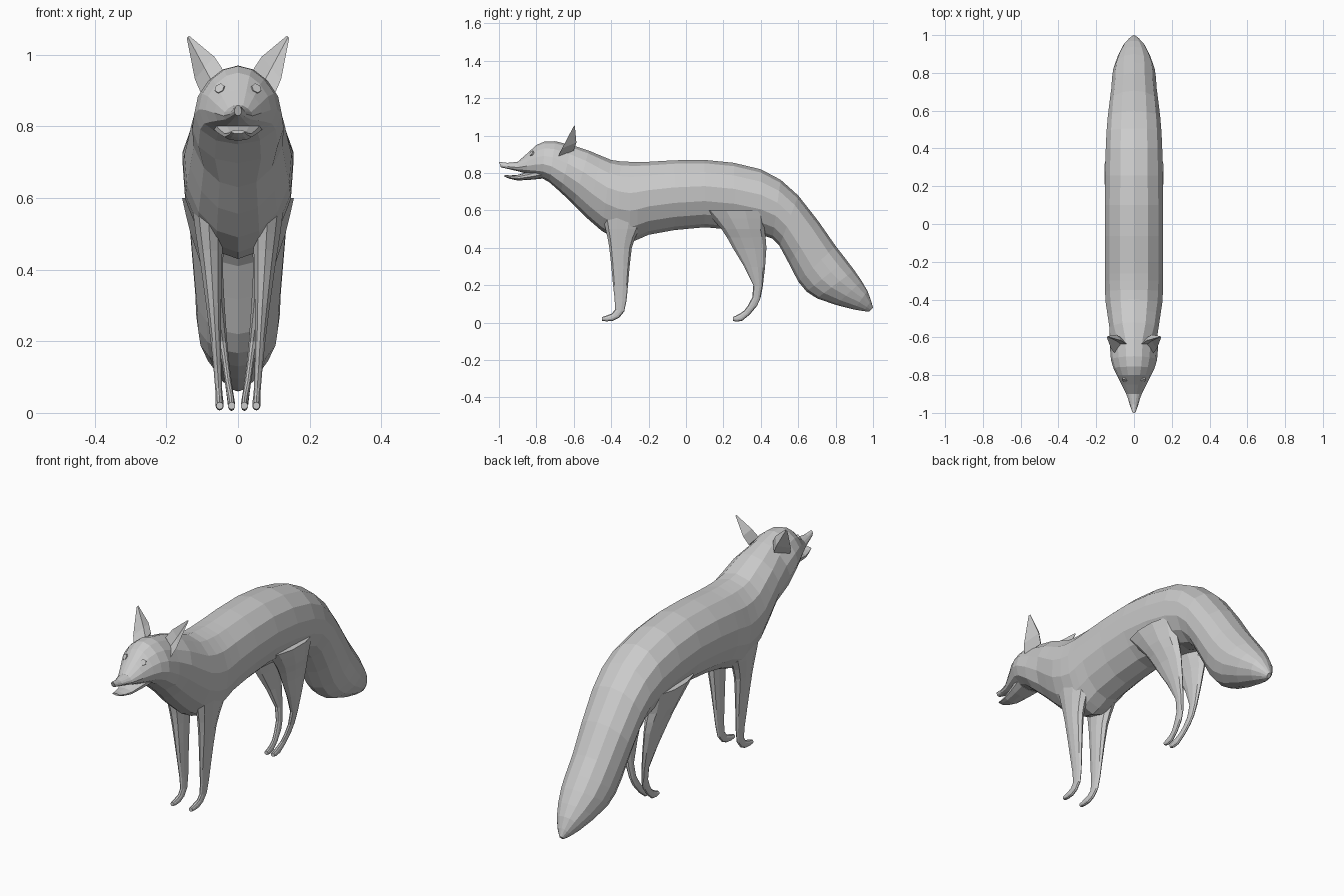
import bpy, bmesh
from math import sin, cos, pi, radians
from mathutils import Vector

default_cube = bpy.data.objects.get("Cube")
if default_cube:
    bpy.data.objects.remove(default_cube)

# Single fur colour
grey = (0.6, 0.6, 0.6, 1)
fur = bpy.data.materials.new("grey_fur")
fur.use_nodes = True
fur.diffuse_color = grey
fur.node_tree.nodes["Principled BSDF"].inputs["Base Color"].default_value = grey


def bridge(name, rings):
    """Join a series of closed point rings into a capped skin."""
    bm = bmesh.new()
    loops = [[bm.verts.new(point) for point in ring] for ring in rings]
    for lower, upper in zip(loops, loops[1:]):
        for i in range(len(lower)):
            bm.faces.new((lower[i - 1], lower[i], upper[i], upper[i - 1]))
    bm.faces.new(loops[0])
    bm.faces.new(loops[-1])
    bmesh.ops.recalc_face_normals(bm, faces=bm.faces)
    mesh = bpy.data.meshes.new(name)
    bm.to_mesh(mesh)
    bm.free()
    mesh.materials.append(fur)
    obj = bpy.data.objects.new(name, mesh)
    bpy.context.collection.objects.link(obj)


def with_midpoints(rows):
    """Insert a smoothly curved in-between row after each row."""
    rows = [Vector(row) for row in rows]
    padded = [rows[0], *rows, rows[-1]]
    result = []
    for before, start, end, after in zip(padded, padded[1:], padded[2:], padded[3:]):
        result += [start, (start + end) / 2 + (start + end - before - after) / 16]
    return result + [rows[-1]]


def oval(row, sides, centre_x, taper):
    """Oval through the two side-profile points of a row."""
    first, second, half_width = Vector(row[:2]), Vector(row[2:4]), row[4]
    middle, reach = (first + second) / 2, (first - second) / 2
    points = []
    for i in range(sides):
        angle = 2 * pi * i / sides
        y, z = middle + reach * cos(angle)
        x = half_width * sin(angle) * (1 + taper * cos(angle))
        points.append((centre_x(middle.y) + x, y, z))
    return points


def limb(name, rows, sides=10, centre_x=lambda z: 0, taper=lambda y: 0):
    bridge(name, [oval(row, sides, centre_x, taper(row[0]))
                  for row in with_midpoints(rows)])


# Each row: upper y, z; lower y, z; half width
trunk = [
    (-1, .86, -.99, .83, .01),
    (-.9, .86, -.9, .81, .04),
    (-.8, .95, -.8, .78, .09),
    (-.7, .97, -.73, .75, .12),
    (-.52, .92, -.6, .63, .13),
    (-.4, .87, -.45, .49, .15),
    (-.3, .86, -.3, .43, .155),
    (-.2, .86, -.2, .47, .155),
    (.1, .87, .1, .51, .155),
    (.4, .82, .4, .47, .15),
    (.6, .68, .5, .41, .14),
    (.8, .41, .6, .22, .12),
    (.9, .28, .7, .13, .11),
    (.97, .17, .9, .07, .06),
    (1, .08, .98, .06, .01),
]
# The head widens towards the cheeks, the trunk narrows to the keel
limb("body_and_tail", trunk, sides=14,
     taper=lambda y: -.2 if y < -.6 else .1)

# Lower jaw, parted from the muzzle
limb("lower_jaw", [
    (-.97, .79, -.97, .78, .02),
    (-.9, .79, -.9, .76, .04),
    (-.78, .83, -.77, .77, .07),
])

# Each row: front y, z; back y, z; half width
front_leg = [
    (-.46, .64, -.2, .64, .05),
    (-.43, .5, -.25, .5, .04),
    (-.41, .4, -.29, .4, .03),
    (-.39, .2, -.31, .2, .015),
    (-.38, .07, -.33, .06, .01),
    (-.42, .04, -.39, .01, .012),
    (-.45, .03, -.45, .01, .01),
]
hind_leg = [
    (.1, .6, .43, .6, .06),
    (.19, .5, .42, .5, .05),
    (.25, .4, .43, .4, .03),
    (.36, .2, .41, .19, .013),
    (.33, .09, .38, .09, .01),
    (.29, .05, .3, .01, .01),
    (.25, .03, .25, .01, .01),
]


def ear(name, side):
    """Hollow, forward-facing ear that narrows to its tip."""
    base, tip = Vector((side * .07, -.66, .92)), Vector((side * .14, -.6, 1.05))
    across, back = Vector((side * .03, -.025, -.035)), Vector((0, .06, 0))
    rings = []
    for step, size in enumerate((1, .9, .5, .1)):
        centre = base.lerp(tip, step / 3)
        offsets = (-across, back, across, back * .4)
        rings.append([centre + offset * size for offset in offsets])
    bridge(name, rings)


def eye(name, side):
    """Small almond plate on the slope of the face."""
    bpy.ops.mesh.primitive_cylinder_add(
        vertices=6, radius=.015, depth=.009,
        location=(side * .05, -.825, .905),
        rotation=(radians(60), 0, side * radians(30)))
    plate = bpy.context.object
    plate.name = name
    plate.data.materials.append(fur)


for label, side in (("left", 1), ("right", -1)):
    # Legs lean inwards towards the feet
    limb(label + "_front_leg", front_leg,
         centre_x=lambda z: side * (.05 + .06 * z))
    limb(label + "_hind_leg", hind_leg,
         centre_x=lambda z: side * (.015 + .14 * z))
    ear(label + "_ear", side)
    eye(label + "_eye", side)
